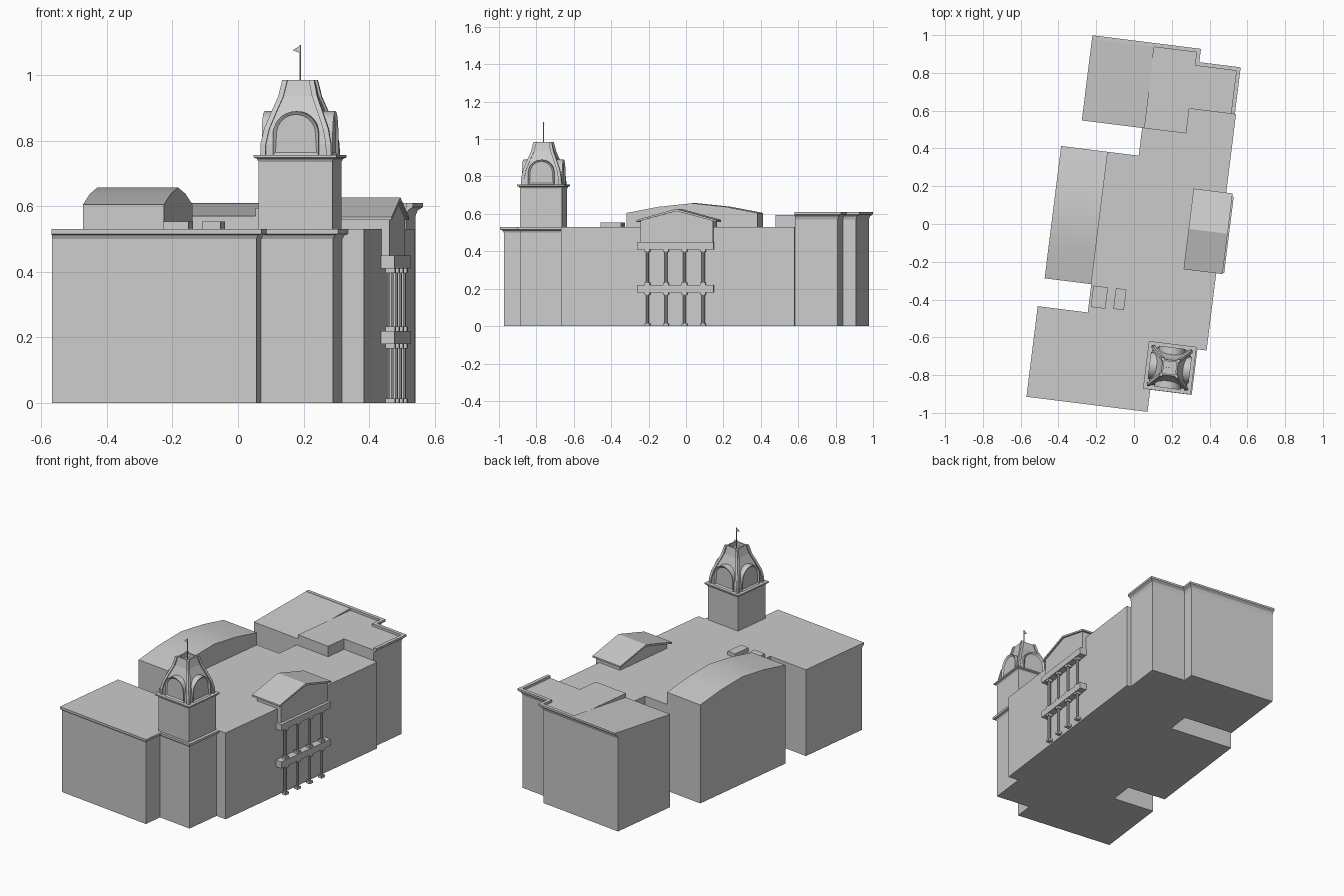
import bpy, bmesh, math
from mathutils import Matrix, Vector

if "Cube" in bpy.data.objects:
    bpy.data.objects.remove(bpy.data.objects["Cube"])

stone = bpy.data.materials.new("light_grey")
stone.use_nodes = True
GREY = (0.6, 0.6, 0.6, 1)
stone.diffuse_color = GREY
stone.node_tree.nodes["Principled BSDF"].inputs["Base Color"].default_value = GREY

# The plan is laid out square, then every part is turned on the site
SITE = Matrix.Rotation(math.radians(-7.1), 4, "Z")


def finish(name, bm):
    bmesh.ops.recalc_face_normals(bm, faces=bm.faces)
    mesh = bpy.data.meshes.new(name)
    bm.to_mesh(mesh)
    bm.free()
    mesh.materials.append(stone)
    ob = bpy.data.objects.new(name, mesh)
    ob.matrix_world = SITE
    bpy.context.collection.objects.link(ob)
    return ob


def loft(name, rings, closed=False):
    """Skin a list of equal rings; cap both ends, or join last to first."""
    bm = bmesh.new()
    loops = [[bm.verts.new(p) for p in ring] for ring in rings]
    n = len(loops[0])
    pairs = list(zip(loops, loops[1:])) + ([(loops[-1], loops[0])] if closed else [])
    for a, b in pairs:
        for i in range(n):
            j = (i + 1) % n
            bm.faces.new((a[i], a[j], b[j], b[i]))
    if not closed:
        bm.faces.new(loops[0])
        bm.faces.new(loops[-1])
    return finish(name, bm)


def prism(name, plan, z0, z1):
    return loft(name, [[(x, y, z) for x, y in plan] for z in (z0, z1)])


def box(name, x0, x1, y0, y1, z0, z1):
    return prism(name, [(x0, y0), (x1, y0), (x1, y1), (x0, y1)], z0, z1)


def extrude_x(name, section, x0, x1):
    return loft(name, [[(x, y, z) for y, z in section] for x in (x0, x1)])


def square(cx, cy, h, z):
    return [(cx + sx * h, cy + sy * h, z) for sx, sy in ((-1, -1), (1, -1), (1, 1), (-1, 1))]


def cornice(name, path, profile):
    """Sweep a profile along a wall path (outside on the right) with mitres."""
    pts = [Vector(p) for p in path]
    normals = []
    for a, b in zip(pts, pts[1:]):
        d = (b - a).normalized()
        normals.append(Vector((d.y, -d.x)))
    rings = []
    for i, p in enumerate(pts):
        n0, n1 = normals[max(i - 1, 0)], normals[min(i, len(normals) - 1)]
        miter = n0 if n0.dot(n1) > 0.99 else n0 + n1
        rings.append([(p.x + miter.x * o, p.y + miter.y * o, z) for o, z in profile])
    return loft(name, rings)


# Main block with front wing and tower bay
prism("main_block", [
    (-.452, -.96), (.176, -.96), (.176, -.842), (.397, -.842), (.397, -.617),
    (.464, -.617), (.464, .642), (-.02, .642), (-.02, .362), (-.185, .362),
    (-.185, -.495), (-.452, -.495)], 0, .53)
cornice("front_cornice",
        [(-.452, -.96), (.176, -.96), (.176, -.842), (.397, -.842), (.397, -.617)],
        [(0, .50), (.006, .512), (.018, .516), (.018, .53), (0, .53)])

# West wing with a shallow curved gable
wing = extrude_x("west_wing", [
    (-.344, 0), (.362, 0), (.362, .605), (.19, .638), (.01, .657), (-.17, .638),
    (-.344, .605)], -.434, -.185)

# North end: sloping west roof, raised flat roof, cornice forming a parapet
extrude_x("north_west_wing",
          [(.51, 0), (.943, 0), (.943, .608), (.51, .57)], -.342, -.01)
prism("north_block", [
    (-.01, .51), (.215, .51), (.215, .642), (.437, .642), (.437, .872),
    (.216, .872), (.216, .943), (-.01, .943)], 0, .595)
cornice("north_cornice",
        [(.437, .642), (.437, .872), (.216, .872), (.216, .943), (-.342, .943)],
        [(0, .57), (.006, .587), (.021, .598), (.021, .61), (0, .61)])

# Roof boxes
box("roof_box_large", -.173, -.095, -.464, -.35, .53, .553)
box("roof_box_small", -.053, .003, -.459, -.349, .53, .553)

# Portico: gabled head, two balcony bands, two tiers of columns
extrude_x("portico_head", [
    (-.185, .44), (.205, .44), (.205, .567), (.01, .615), (-.185, .567)], .31, .488)
extrude_x("portico_roof", [
    (-.205, .558), (.01, .615), (.225, .558), (.225, .568), (.01, .627),
    (-.205, .568)], .29, .498)
for level, z in (("lower", .18), ("upper", .41)):
    box(level + "_balcony", .46, .506, -.2, .21, z, z + .04)
for level, z0, z1 in (("lower", 0, .18), ("upper", .22, .41)):
    for i in range(4):
        y = -.147 + i * .1
        ring = [(.488 + .009 * math.cos(a), y + .009 * math.sin(a))
                for a in (k * math.tau / 10 for k in range(10))]
        name = f"{level}_column_{i + 1}"
        prism(name, ring, z0, z1)
        for part, z in (("base", z0), ("capital", z1 - .014)):
            box(f"{name}_{part}", .474, .502, y - .014, y + .014, z, z + .014)

# Tower shaft and cornice
TX, TY = .282, -.732
loft("tower_shaft", [square(TX, TY, h, z) for h, z in (
    (.113, .52), (.113, .735), (.118, .745), (.127, .749), (.127, .757), (.105, .757))])

# Curved tower roof with a sunken top, and ribs along its corners
CURVE = [(.107, .757), (.106, .79), (.097, .835), (.076, .89), (.058, .935), (.047, .985)]
loft("tower_roof", [square(TX, TY, h - .006, z) for h, z in CURVE]
     + [square(TX, TY, .033, z) for z in (.985, .96)])
for sx in (-1, 1):
    for sy in (-1, 1):
        loft(f"roof_rib_{'left' if sx > 0 else 'right'}_{'back' if sy > 0 else 'front'}",
             [square(TX + sx * (h - .006), TY + sy * (h - .006), .008, z) for h, z in CURVE])

# Arched dormers with recessed panels, one on each side
for k, side in enumerate(("front", "left", "back", "right")):
    turn = Matrix.Translation((TX, TY, 0)) @ Matrix.Rotation(k * math.pi / 2, 4, "Z")
    arch = [(-.07, .757), (.07, .757)] + [
        (.07 * math.cos(a), .82 + .07 * math.sin(a))
        for a in (i * math.pi / 14 for i in range(15))]
    bm = bmesh.new()
    front = bm.faces.new([bm.verts.new((x, -.109, z)) for x, z in arch])
    back = bmesh.ops.extrude_face_region(bm, geom=[front], use_keep_orig=True)
    moved = [v for v in back["geom"] if isinstance(v, bmesh.types.BMVert)]
    bmesh.ops.translate(bm, verts=moved, vec=(0, .065, 0))
    bmesh.ops.recalc_face_normals(bm, faces=bm.faces)
    panel = [f for f in bm.faces if f.calc_center_median().y < -.108]
    bmesh.ops.inset_region(bm, faces=panel, thickness=.01)
    bmesh.ops.translate(bm, verts=list(panel[0].verts), vec=(0, .008, 0))
    bm.transform(turn)
    dormer = finish(side + "_dormer", bm)
    dormer.select_set(True)
    bpy.context.view_layer.objects.active = dormer

# Flagpole and pennant
loft("flagpole", [square(TX, TY, .002, z) for z in (.955, 1.092)])
loft("pennant", [[(TX, TY + d, 1.09), (TX, TY + d, 1.067), (TX - .022, TY + d, 1.076)]
                 for d in (-.001, .001)])

# Soften the curved parts only
wing.select_set(True)
bpy.ops.object.shade_smooth_by_angle(angle=math.radians(30))
